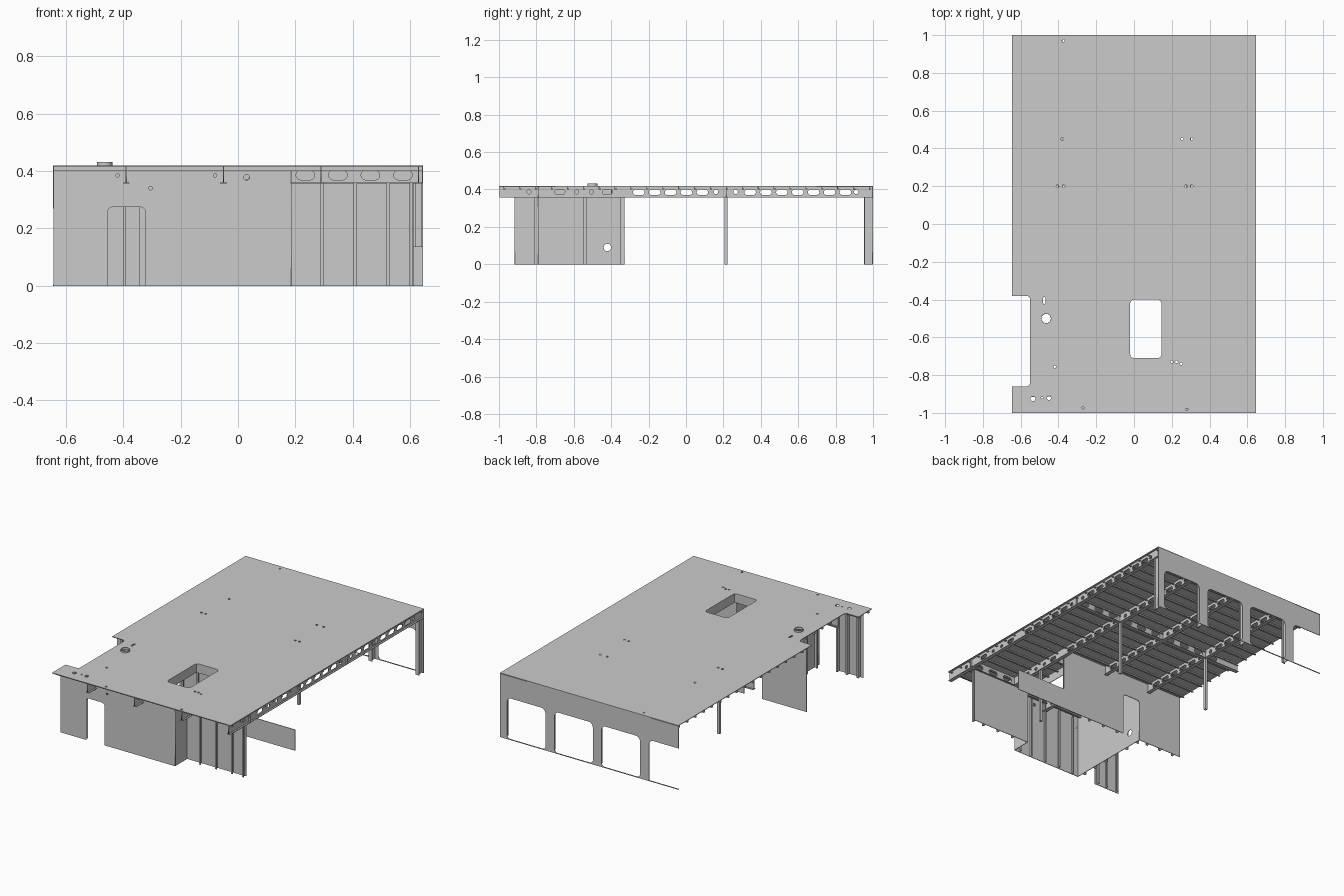
import bpy, bmesh, math
from mathutils import Matrix, Vector

if "Cube" in bpy.data.objects:
    bpy.data.objects.remove(bpy.data.objects["Cube"])

T = 0.004      # plate thickness
TOP = 0.42     # deck top
LOW = 0.36     # underside of girders
GIRDERS = [-0.39, -0.05, 0.29, 0.63]


def rounded(pts):
    """Outline from (u, v) or (u, v, radius) points; rounded corners are square ones."""
    out = []
    n = len(pts)
    for i, p in enumerate(pts):
        c = Vector(p[:2])
        r = p[2] if len(p) > 2 else 0
        if r == 0:
            new = [c]
        else:
            d1 = (Vector(pts[i - 1][:2]) - c).normalized()
            d2 = (Vector(pts[(i + 1) % n][:2]) - c).normalized()
            m = c + r * (d1 + d2)
            new = [m - r * (d2 * math.cos(a) + d1 * math.sin(a))
                   for a in (k * math.pi / 12 for k in range(7))]
        for q in new:
            if not out or (q - out[-1]).length > 1e-5:
                out.append(q)
    if (out[0] - out[-1]).length < 1e-5:
        out.pop()
    return out


def rect(u0, v0, u1, v1, r=0):
    return rounded([(u0, v0, r), (u1, v0, r), (u1, v1, r), (u0, v1, r)])


def disc(u, v, r):
    return rect(u - r, v - r, u + r, v + r, r)


def slot(u, v, w, h):
    return rect(u - w / 2, v - h / 2, u + w / 2, v + h / 2, min(w, h) / 2)


def plate(name, plane, pos, outlines, thick=T):
    """Flat plate with holes; plane is 'XY', 'XZ' or 'YZ', pos is its centre."""
    cu = bpy.data.curves.new(name, 'CURVE')
    cu.dimensions = '2D'
    cu.fill_mode = 'BOTH'
    cu.extrude = thick / 2
    for pts in outlines:
        s = cu.splines.new('POLY')
        s.points.add(len(pts) - 1)
        for sp, q in zip(s.points, pts):
            sp.co = (q[0], q[1], 0, 1)
        s.use_cyclic_u = True
    tmp = bpy.data.objects.new(name + "_outline", cu)
    bpy.context.collection.objects.link(tmp)
    dg = bpy.context.evaluated_depsgraph_get()
    me = bpy.data.meshes.new_from_object(tmp.evaluated_get(dg))
    bpy.data.objects.remove(tmp)
    axes = {'XY': ((1, 0, 0), (0, 1, 0), (0, 0, 1)),
            'XZ': ((1, 0, 0), (0, 0, 1), (0, -1, 0)),
            'YZ': ((0, 1, 0), (0, 0, 1), (1, 0, 0))}[plane]
    m = Matrix(axes).transposed().to_4x4()
    m.translation = Vector([abs(a) for a in axes[2]]) * pos
    me.transform(m)
    ob = bpy.data.objects.new(name, me)
    bpy.context.collection.objects.link(ob)
    return ob


def boxes(name, items):
    """One object from many (x0, x1, y0, y1, z0, z1) boxes."""
    bm = bmesh.new()
    for x0, x1, y0, y1, z0, z1 in items:
        m = Matrix.Translation(((x0 + x1) / 2, (y0 + y1) / 2, (z0 + z1) / 2))
        m = m @ Matrix.Diagonal((x1 - x0, y1 - y0, z1 - z0, 1))
        bmesh.ops.create_cube(bm, size=1, matrix=m)
    me = bpy.data.meshes.new(name)
    bm.to_mesh(me)
    bm.free()
    ob = bpy.data.objects.new(name, me)
    bpy.context.collection.objects.link(ob)
    return ob


def wall_ribs_x(name, xs, y, side, z1, depth=0.02):
    """Vertical ribs on a wall facing y; side gives the direction they point."""
    items = []
    for x in xs:
        a, b = sorted((y, y + side * depth))
        items.append((x - 0.0015, x + 0.0015, a, b, 0, z1))
        f = y + side * depth
        items.append((x - 0.0015, x + 0.01, f - 0.0015, f + 0.0015, 0, z1))
    return boxes(name, items)


# deck plate with side notch, hatch opening and pipe holes
deck = [rounded([(-0.645, -1), (0.645, -1), (0.645, 1), (-0.645, 1), (-0.645, -0.38),
                 (-0.55, -0.38, 0.02), (-0.55, -0.86, 0.02), (-0.645, -0.86)]),
        rect(-0.02, -0.71, 0.145, -0.40, 0.02), disc(-0.465, -0.50, 0.026),
        slot(-0.475, -0.405, 0.012, 0.036), disc(-0.535, -0.925, 0.013),
        disc(-0.45, -0.92, 0.012), disc(-0.487, -0.92, 0.005)]
for x, y in [(-0.38, 0.45), (0.255, 0.45), (0.305, 0.45), (-0.405, 0.2), (-0.373, 0.2),
             (0.275, 0.2), (0.305, 0.2), (-0.375, 0.97), (-0.42, -0.755), (0.2, -0.73),
             (0.225, -0.73), (0.25, -0.74), (-0.27, -0.975), (0.28, -0.98)]:
    deck.append(disc(x, y, 0.007))
plate("deck", 'XY', TOP - T / 2, deck)

# raised ring around the round deck hole
plate("deck_ring", 'XY', 0.4235, [disc(-0.465, -0.50, 0.0275), disc(-0.465, -0.50, 0.0245)], 0.015)

# deck stiffeners running across, interrupted at notch and hatch
ribs = []
for k in range(-14, 10):
    y = 0.215 + 0.085 * k
    x0 = -0.55 if -0.87 < y < -0.37 else -0.643
    spans = [(x0, -0.02), (0.145, 0.643)] if -0.71 < y < -0.4 else [(x0, 0.643)]
    for a, b in spans:
        ribs.append((a, b, y - 0.0015, y + 0.0015, 0.402, TOP - T))
        ribs.append((a, b, y - 0.0015, y + 0.01, 0.401, 0.404))
boxes("deck_stiffeners", ribs)

# long girders with slots between the stiffeners
holes = [disc(0.16, 0.387, 0.012), disc(0.265, 0.387, 0.012), disc(0.91, 0.387, 0.012),
         disc(-0.84, 0.387, 0.011), slot(-0.675, 0.387, 0.055, 0.026),
         disc(-0.585, 0.387, 0.011), disc(-0.505, 0.387, 0.011), slot(-0.42, 0.387, 0.055, 0.026)]
for k in [-5.5, -4.5, -3.5, -2.5, -1.5, 1.5, 2.5, 3.5, 4.5, 5.5, 6.5, 7.5]:
    holes.append(slot(0.215 + 0.085 * k, 0.385, 0.062, 0.028))
for i, x in enumerate(GIRDERS):
    plate(f"long_girder_{i + 1}", 'YZ', x, [rect(-0.998, LOW, 0.998, TOP - T)] + holes)
boxes("long_girder_flanges", [(x - 0.012, x + 0.012, -0.998, 0.998, LOW - T, LOW) for x in GIRDERS])

# cross girders with slots
for name, y, start in [("middle_cross_girder", 0.215, -0.643), ("front_cross_girder", -0.79, -0.548)]:
    cuts = [slot(0.235 + 0.1135 * k, 0.386, 0.065, 0.033) for k in range(-6, 4)]
    plate(name, 'XZ', y, [rect(start, LOW, 0.643, TOP - T)] + cuts)
    boxes(name + "_flange", [(start, 0.643, y - 0.012, y + 0.012, LOW - T, LOW)])

# carlings around the hatch
boxes("hatch_carlings", [(-0.024, -0.02, -0.79, -0.33, LOW, TOP - T),
                         (0.145, 0.149, -0.79, -0.33, LOW, TOP - T),
                         (-0.05, 0.29, -0.714, -0.71, LOW, TOP - T),
                         (-0.05, 0.29, -0.40, -0.396, LOW, TOP - T)])

# posts
boxes("posts", [(x - 0.008, x + 0.008, y - 0.008, y + 0.008, 0, LOW)
                for x, y in [(0.29, 0.215), (-0.39, 0.215), (0.29, -0.54)]])

# rear wall: arched openings, the last one open to the side
rear = [rounded([(0.645, 0), (0.645, TOP - T), (-0.645, TOP - T), (-0.645, 0.27),
                 (-0.433, 0.27, 0.03), (-0.433, 0.0)])]
for a, b in [(0.317, 0.594), (-0.026, 0.25), (-0.367, -0.09)]:
    rear.append(rounded([(a, 0.005, 0.02), (b, 0.005, 0.02), (b, 0.272, 0.03), (a, 0.272, 0.03)]))
plate("rear_wall", 'XZ', 0.998, rear)
boxes("rear_wall_sill", [(-0.645, -0.43, 0.996, 1.0, 0, 0.005)])

# rear frames behind the columns
boxes("rear_frames", [(x - 0.002, x + 0.002, 0.955, 0.998, 0, LOW) for x in GIRDERS]
      + [(x - 0.012, x + 0.012, 0.953, 0.957, 0, LOW) for x in GIRDERS])

# house front wall with doorway
front = [rounded([(-0.643, 0), (-0.455, 0), (-0.455, 0.275, 0.02), (-0.322, 0.275, 0.02),
                  (-0.322, 0), (0.185, 0), (0.185, TOP - T), (-0.643, TOP - T)])]
front += [disc(x, z, r) for x, z, r in [(0.03, 0.378, 0.01), (-0.42, 0.385, 0.006),
                                        (-0.305, 0.34, 0.006), (-0.08, 0.385, 0.006)]]
plate("house_front_wall", 'XZ', -0.915, front)
wall_ribs_x("house_front_ribs", [-0.62, -0.54, -0.47, -0.27, -0.16, -0.05, 0.06, 0.15], -0.913, 1, 0.4)

# house return wall and stepped-back front wall
plate("house_step_wall", 'YZ', 0.185, [rect(-0.915, 0, -0.79, TOP - T)])
plate("house_right_front_wall", 'XZ', -0.79, [rect(0.185, 0, 0.612, LOW)])
wall_ribs_x("house_right_front_ribs", [0.29, 0.405, 0.52, 0.6], -0.792, -1, LOW)

# house rear wall with doorway, and the low screen beside it
back = rounded([(-0.643, 0), (-0.32, 0), (-0.32, 0.275, 0.02), (-0.19, 0.275, 0.02),
                (-0.19, 0), (0.285, 0), (0.285, TOP - T), (-0.643, TOP - T)])
plate("house_rear_wall", 'XZ', -0.33, [back])
wall_ribs_x("house_rear_ribs", [-0.6, -0.5, -0.4, -0.16, -0.05, 0.06, 0.17, 0.26], -0.332, -1, 0.4)
plate("low_screen", 'XZ', -0.33, [rect(0.285, 0, 0.645, 0.137)])

# house inner long wall with ribs
plate("house_inner_wall", 'YZ', -0.32, [rect(-0.913, 0, -0.332, TOP - T), disc(-0.42, 0.09, 0.02)])
inner = []
for k in range(6):
    y = -0.87 + 0.1 * k
    inner += [(-0.342, -0.322, y - 0.0015, y + 0.0015, 0, 0.4),
              (-0.3435, -0.3405, y - 0.0015, y + 0.01, 0, 0.4)]
boxes("house_inner_ribs", inner)
